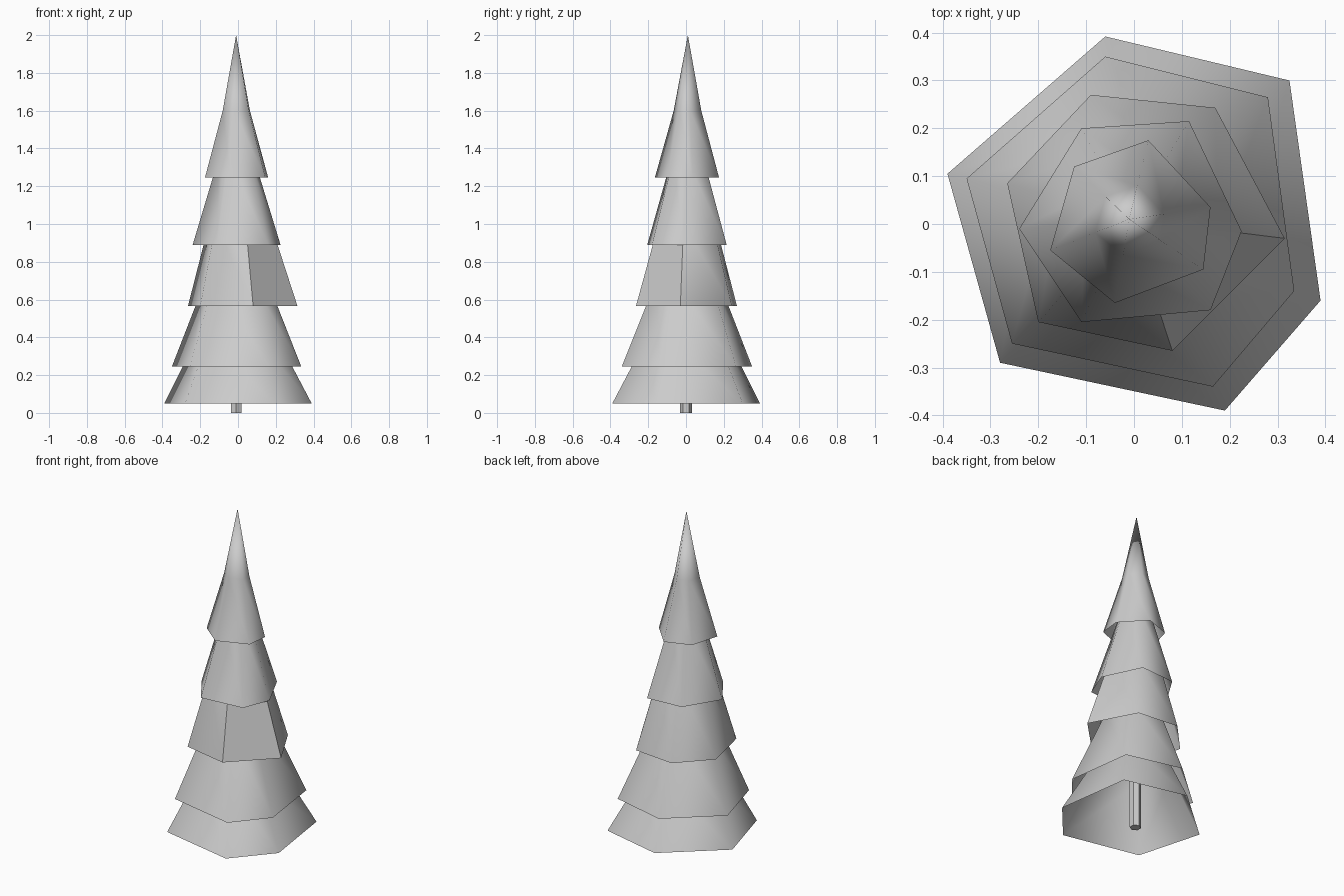
import bpy, bmesh
from math import radians

cube = bpy.data.objects.get("Cube")
if cube:
    bpy.data.objects.remove(cube, do_unlink=True)

grey = bpy.data.materials.new("plain_grey")
grey.use_nodes = True
grey.diffuse_color = (0.6, 0.6, 0.6, 1)
grey.node_tree.nodes["Principled BSDF"].inputs["Base Color"].default_value = grey.diffuse_color

CENTRE = (-0.01, 0.01)


def add_object(name, bm):
    bmesh.ops.recalc_face_normals(bm, faces=bm.faces[:])
    mesh = bpy.data.meshes.new(name)
    bm.to_mesh(mesh)
    bm.free()
    mesh.materials.append(grey)
    obj = bpy.data.objects.new(name, mesh)
    bpy.context.collection.objects.link(obj)
    return obj


def skirt(name, rim, z, shoulder_z, ratio, tip_z, flat_side=None):
    """Open-bottomed irregular cone: rim, narrower shoulder, pointed tip."""
    bm = bmesh.new()
    cx, cy = CENTRE
    low = [bm.verts.new((x, y, z)) for x, y in rim]
    mid = [bm.verts.new((cx + (x - cx) * ratio, cy + (y - cy) * ratio, shoulder_z))
           for x, y in rim]
    tip = bm.verts.new((cx, cy, tip_z))
    for i in range(len(rim)):
        j = (i + 1) % len(rim)
        side = bm.faces.new((low[i], low[j], mid[j], mid[i]))
        cap = bm.faces.new((mid[i], mid[j], tip))
        side.smooth = i != flat_side
        cap.smooth = True
        if i == flat_side:
            for edge in side.edges:
                edge.smooth = False
    return add_object(name, bm)


# Foliage tiers, from the ground up
skirt("foliage_bottom", [(-0.06, 0.392), (0.325, 0.30), (0.39, -0.16),
      (0.19, -0.39), (-0.28, -0.29), (-0.39, 0.105)], 0.05, 0.4, 0.54, 0.7)
skirt("foliage_low", [(-0.06, 0.35), (0.28, 0.265), (0.335, -0.14),
      (0.165, -0.34), (-0.255, -0.25), (-0.35, 0.095)], 0.245, 0.7, 0.48, 1.0)
skirt("foliage_middle", [(-0.09, 0.27), (0.17, 0.243), (0.315, -0.03),
      (0.08, -0.265), (-0.2, -0.205), (-0.265, 0.085)], 0.565, 1.0, 0.565, 1.35,
      flat_side=2)
skirt("foliage_high", [(-0.11, 0.2), (0.115, 0.215), (0.225, -0.015),
      (0.16, -0.18), (-0.11, -0.205), (-0.24, -0.01)], 0.89, 1.35, 0.4, 1.65)
skirt("foliage_top", [(0.03, 0.175), (0.16, 0.035), (0.145, -0.095),
      (-0.04, -0.165), (-0.175, -0.055), (-0.125, 0.12)], 1.245, 1.6, 0.43, 2.0)

# Trunk, hidden by the foliage higher up
bm = bmesh.new()
bmesh.ops.create_cone(bm, cap_ends=True, segments=6, radius1=0.032, radius2=0.032, depth=0.6)
bmesh.ops.translate(bm, verts=bm.verts[:], vec=(-0.01, 0, 0.3))
trunk = add_object("trunk", bm)
